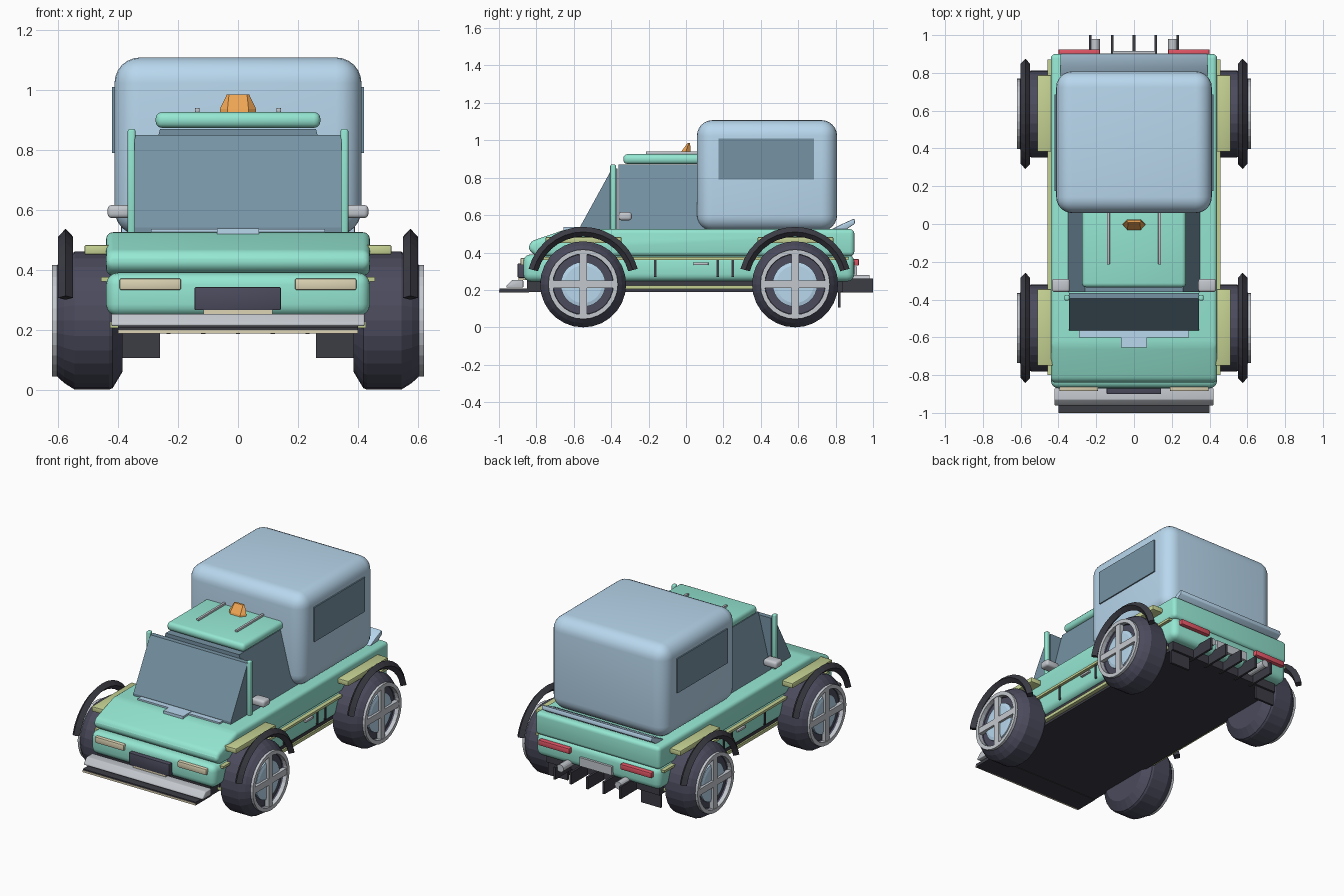
import bpy, bmesh, math
from mathutils import Vector

if "Cube" in bpy.data.objects:
    bpy.data.objects.remove(bpy.data.objects["Cube"])

COLORS = {
    "mint": (.30, .80, .65), "blue": (.48, .68, .85), "glass": (.18, .29, .37),
    "tyre": (.07, .07, .11), "dark": (.045, .045, .06), "lime": (.56, .64, .29),
    "cream": (.73, .66, .46), "grey": (.55, .58, .62), "red": (.75, .09, .13),
    "orange": (.87, .38, .09)}
MATS = {}
for key, c in COLORS.items():
    MATS[key] = bpy.data.materials.new(key)
    MATS[key].diffuse_color = (*c, 1)


def finish(name, bm, color, bevel=0.0, seg=3, smooth=True):
    bmesh.ops.recalc_face_normals(bm, faces=bm.faces)
    if bevel:
        bmesh.ops.bevel(bm, geom=bm.edges[:], offset=bevel, segments=seg,
                        profile=0.5, affect='EDGES', clamp_overlap=True)
        bmesh.ops.recalc_face_normals(bm, faces=bm.faces)
    me = bpy.data.meshes.new(name)
    bm.to_mesh(me)
    bm.free()
    me.materials.append(MATS[color])
    ob = bpy.data.objects.new(name, me)
    bpy.context.collection.objects.link(ob)
    if smooth and bevel:
        bpy.ops.object.select_all(action='DESELECT')
        ob.select_set(True)
        bpy.context.view_layer.objects.active = ob
        bpy.ops.object.shade_smooth_by_angle(angle=math.radians(35))
    return ob


def box(name, color, x, y, z, bevel=0.0, seg=3, top_x=None):
    """Box from (min, max) ranges; top_x optionally gives a narrower top."""
    bm = bmesh.new()
    bmesh.ops.create_cube(bm, size=1)
    for v in bm.verts:
        xr = top_x if (top_x and v.co.z > 0) else x
        v.co = Vector([r[0] if c < 0 else r[1] for c, r in zip(v.co, (xr, y, z))])
    return finish(name, bm, color, bevel, seg)


def pair(name, color, x, y, z, **kw):
    """Left and right copies of a box."""
    box(name + "_right", color, x, y, z, **kw)
    box(name + "_left", color, (-x[1], -x[0]), y, z, **kw)


def prism(name, color, pts, x, bevel=0.0, seg=3):
    """Side (y, z) profile extruded across x."""
    bm = bmesh.new()
    a = [bm.verts.new((x[0], *p)) for p in pts]
    b = [bm.verts.new((x[1], *p)) for p in pts]
    bm.faces.new(a)
    bm.faces.new(b[::-1])
    n = len(pts)
    for i in range(n):
        bm.faces.new((a[i], a[(i + 1) % n], b[(i + 1) % n], b[i]))
    return finish(name, bm, color, bevel, seg)


def lathe(name, color, prof, side, y, z, n=28, a0=0, a1=360, closed=False):
    """Revolve an (x, radius) profile around an axle parallel to x."""
    bm = bmesh.new()
    full = a1 - a0 == 360
    rings = []
    for i in range(n if full else n + 1):
        t = math.radians(a0 + (a1 - a0) * i / n)
        rings.append([bm.verts.new((side * px, y + r * math.cos(t), z + r * math.sin(t)))
                      for px, r in prof])
    m = len(prof)
    for i in range(n):
        p, q = rings[i], rings[(i + 1) % len(rings)]
        for j in range(m if closed else m - 1):
            k = (j + 1) % m
            bm.faces.new((p[j], p[k], q[k], q[j]))
    if not full:
        bm.faces.new(rings[0])
        bm.faces.new(rings[-1])
    bmesh.ops.remove_doubles(bm, verts=bm.verts, dist=1e-5)
    return finish(name, bm, color)


# Body: lower hull, upper deck with sloped hood, dark underbody
box("lower_hull", "mint", (-.44, .44), (-.87, .90), (.245, .39), bevel=.04, seg=4)
prism("upper_body", "mint",
      [(-.80, .38), (-.845, .415), (-.83, .46), (-.64, .525), (.90, .525), (.90, .38)],
      (-.44, .44), bevel=.035, seg=4)
box("underbody", "dark", (-.40, .40), (-.85, .84), (.19, .26))

# Wheels with rims, spokes and arched guards
TYRE = [(.385, 0), (.385, .17), (.418, .225), (.43, .23), (.545, .23),
        (.58, .208), (.61, .18), (.61, .165), (.585, .16), (.585, 0)]
RIM = [(.59, .162), (.62, .162), (.62, .186), (.59, .186)]
HUB = [(.58, .12), (.597, .12), (.602, .10), (.602, 0)]
GUARD = [(.55, .275), (.575, .25), (.60, .275), (.575, .302)]
for s, sn in ((1, "right"), (-1, "left")):
    for yc, yn in ((-.55, "front"), (.583, "rear")):
        tag = f"_{yn}_{sn}"
        lathe("tyre" + tag, "tyre", TYRE, s, yc, .23)
        lathe("rim" + tag, "grey", RIM, s, yc, .23, closed=True)
        lathe("hub" + tag, "blue", HUB, s, yc, .23)
        lathe("wheel_guard" + tag, "dark", GUARD, s, yc, .235, n=14,
              a0=15, a1=165, closed=True)
        xr = tuple(sorted((s * .59, s * .617)))
        box("spoke_upright" + tag, "grey", xr, (yc - .02, yc + .02), (.055, .405))
        box("spoke_level" + tag, "grey", xr, (yc - .175, yc + .175), (.21, .25))
        # Lime fender pad above each wheel
        box("fender_pad" + tag, "lime", tuple(sorted((s * .42, s * .512))),
            (yc - .20, yc + .205), (.45, .483), bevel=.006, seg=2)

# Side trim
pair("side_strip", "lime", (.42, .457), (-.80, .87), (.36, .375))
pair("sill_strip", "lime", (.38, .425), (-.78, .80), (.205, .225))
pair("sill_filler", "dark", (.38, .415), (-.78, .80), (.22, .265))
for i, y in enumerate((-.165, .17, .25)):
    pair(f"door_line_{i}", "dark", (.43, .446), (y - .006, y + .006), (.27, .36))
pair("door_handle", "grey", (.43, .455), (.04, .12), (.332, .347), bevel=.004, seg=2)

# Cabin glass, windscreen, pillars and roof
box("cabin_glass", "glass", (-.355, .355), (-.36, .30), (.50, .87), top_x=(-.26, .26))
prism("windscreen", "glass", [(-.565, .51), (-.565, .54), (-.395, .85), (-.365, .85), (-.365, .51)],
      (-.345, .345))
pair("pillar", "mint", (.342, .368), (-.405, -.375), (.50, .87), bevel=.008)
box("roof", "mint", (-.275, .275), (-.335, .30), (.873, .926), bevel=.022)
pair("roof_rail", "grey", (.128, .144), (-.215, .20), (.925, .94), bevel=.004, seg=2)
pair("mirror", "grey", (.34, .435), (-.36, -.29), (.572, .616), bevel=.014)
box("cowl", "blue", (-.29, .29), (-.60, -.56), (.51, .535))
box("hood_vent", "blue", (-.07, .07), (-.655, -.57), (.505, .537))

# Orange roof beacon: tapered six-sided lamp leaning back
bm = bmesh.new()
rings = []
for zz, w, h, y0, y1 in ((.915, .06, .035, -.035, .025), (.937, .06, .035, -.028, .025),
                         (.985, .037, .03, .008, .022)):
    ym = (y0 + y1) / 2
    rings.append([bm.verts.new((px, py, zz)) for px, py in
                  ((-w, ym), (-h, y0), (h, y0), (w, ym), (h, y1), (-h, y1))])
bm.faces.new(rings[0])
bm.faces.new(rings[-1])
for lo, hi in zip(rings, rings[1:]):
    for j in range(6):
        k = (j + 1) % 6
        bm.faces.new((lo[j], lo[k], hi[k], hi[j]))
finish("beacon", bm, "orange")

# Rear camper box with side windows
box("camper_box", "blue", (-.412, .412), (.058, .808), (.515, 1.108), bevel=.085, seg=6)
pair("camper_window", "glass", (.39, .42), (.175, .685), (.79, 1.01))

# Rear lip, lights, plate, exhausts, fins and mud flaps
prism("rear_lip", "blue", [(.77, .52), (.86, .525), (.905, .555), (.90, .582), (.84, .555)],
      (-.39, .39), bevel=.006, seg=2)
pair("tail_light", "red", (.18, .40), (.88, .925), (.33, .365), bevel=.006, seg=2)
box("rear_plate", "grey", (-.115, .115), (.88, .915), (.27, .325))
for i in range(5):
    x = (i - 2) * .116
    box(f"rear_fin_{i}", "dark", (x - .007, x + .007), (.80, 1.0), (.185, .262))
for s, sn in ((1, "right"), (-1, "left")):
    lathe_z = bmesh.new()
    bmesh.ops.create_cone(lathe_z, cap_ends=True, segments=16, radius1=.024, radius2=.024, depth=.16)
    for v in lathe_z.verts:
        v.co = Vector((s * .205 + v.co.x, .90 + v.co.z, .255 + v.co.y))
    finish("exhaust_" + sn, lathe_z, "grey")
pair("mud_flap", "dark", (.26, .40), (.812, .826), (.105, .25))

# Front lights, plate, bumper and splitter
pair("headlight", "cream", (.19, .395), (-.885, -.84), (.332, .371), bevel=.006, seg=2)
box("front_plate", "tyre", (-.145, .143), (-.90, -.85), (.265, .342), bevel=.004, seg=2)
box("plate_trim", "cream", (-.115, .115), (-.895, -.85), (.253, .266))
prism("front_bumper", "grey", [(-.96, .212), (-.96, .222), (-.93, .253), (-.87, .253), (-.87, .212)],
      (-.422, .422), bevel=.008)
box("splitter", "dark", (-.40, .40), (-.998, -.84), (.187, .207))
box("splitter_edge", "cream", (-.40, .40), (-1.0, -.99), (.187, .199))

for m in bpy.data.materials:
    if m.users and not m.is_grease_pencil:
        m.use_nodes = True
        m.node_tree.nodes["Principled BSDF"].inputs["Base Color"].default_value = m.diffuse_color
